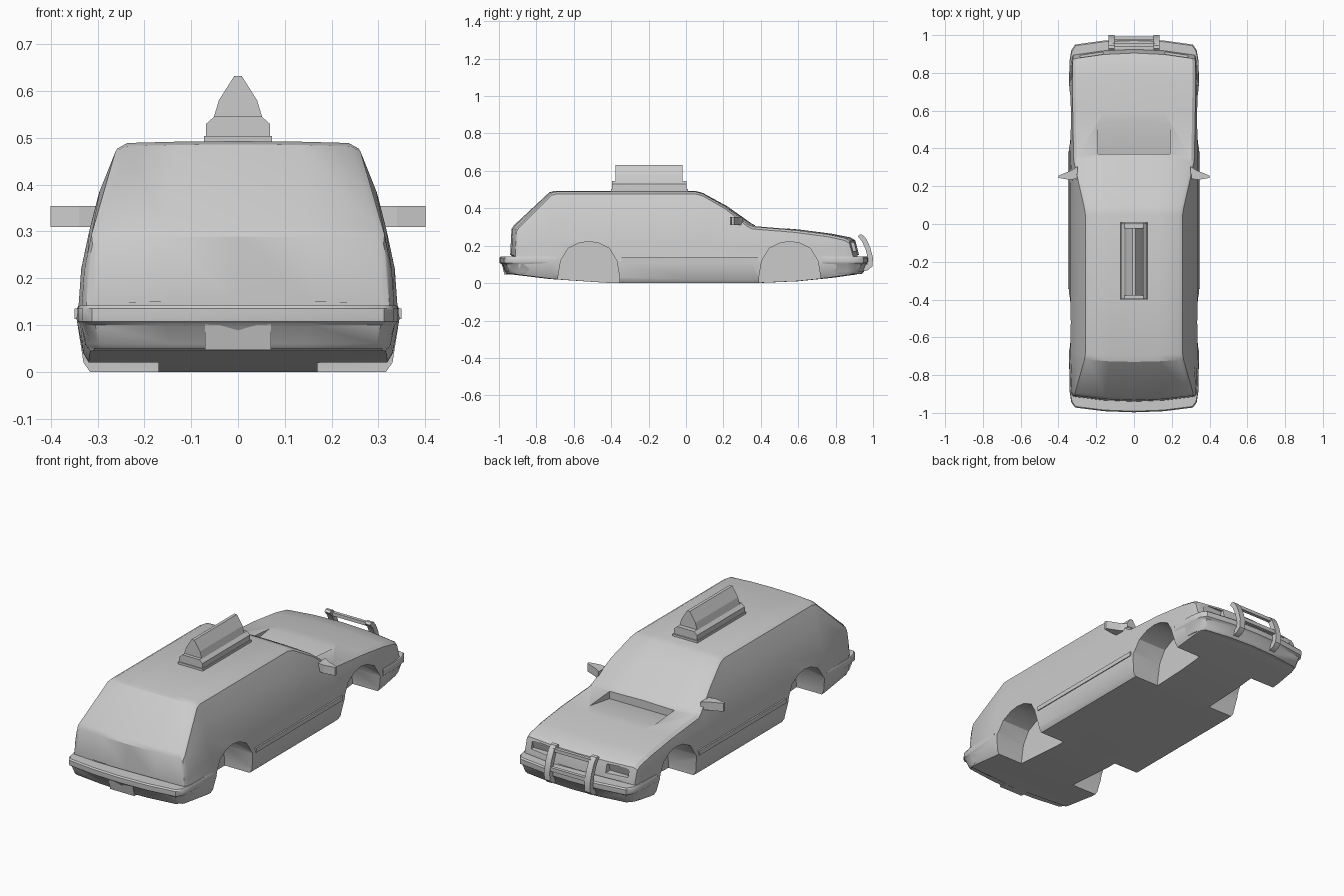
import bpy, bmesh, math

if "Cube" in bpy.data.objects:
    bpy.data.objects.remove(bpy.data.objects["Cube"])


def finish(name, bm, smooth=None):
    bmesh.ops.recalc_face_normals(bm, faces=bm.faces)
    me = bpy.data.meshes.new(name)
    bm.to_mesh(me)
    bm.free()
    ob = bpy.data.objects.new(name, me)
    bpy.context.collection.objects.link(ob)
    if smooth:
        shade(ob, smooth)
    return ob


def activate(ob):
    bpy.ops.object.select_all(action='DESELECT')
    ob.select_set(True)
    bpy.context.view_layer.objects.active = ob


def shade(ob, deg):
    activate(ob)
    bpy.ops.object.shade_smooth_by_angle(angle=math.radians(deg))


def loft(name, rings, smooth=None):
    bm = bmesh.new()
    vs = [[bm.verts.new(p) for p in r] for r in rings]
    n = len(vs[0])
    for a, b in zip(vs, vs[1:]):
        for i in range(n):
            j = (i + 1) % n
            bm.faces.new((a[i], a[j], b[j], b[i]))
    bm.faces.new(vs[0])
    bm.faces.new(vs[-1])
    return finish(name, bm, smooth)


def prism(name, pts, a, b, axis, smooth=None):
    place = {'x': lambda p, t: (t, p[0], p[1]),
             'y': lambda p, t: (p[0], t, p[1]),
             'z': lambda p, t: (p[0], p[1], t)}[axis]
    return loft(name, [[place(p, t) for p in pts] for t in (a, b)], smooth)


def rect(a0, a1, b0, b1):
    return [(a0, b0), (a1, b0), (a1, b1), (a0, b1)]


def cut(ob, cutter):
    cutter.hide_render = True
    m = ob.modifiers.new("cut", 'BOOLEAN')
    m.operation, m.solver, m.object = 'DIFFERENCE', 'EXACT', cutter
    activate(ob)
    bpy.ops.object.modifier_apply(modifier=m.name)
    bpy.data.objects.remove(cutter)


# Half width of the body at each height
WIDTH = [(0, .316), (.02, .33), (.115, .345), (.135, .341), (.22, .335),
         (.30, .318), (.38, .298), (.47, .262), (.49, .25)]


def width(z):
    for (z0, w0), (z1, w1) in zip(WIDTH, WIDTH[1:]):
        if z <= z1:
            return w0 + (w1 - w0) * (z - z0) / (z1 - z0)
    return WIDTH[-1][1]


def section(y, zb, zt, s, bow):
    # One body cross-section, bowed in plan
    zs = [zb, zb + .02, .115, .135]
    zs += [.135 + (zt - .012 - .135) * t for t in (.25, .5, .75, 1)] if zt > .16 \
        else [.137, .139, .141, .143]
    half = [(width(z - zb * .8 if z < .1 else z) * s, z) for z in zs]
    w = width(zt) * s
    half += [(w - .014, zt), (w * .5, zt + .003)]
    ring = [(0, zb)] + half + [(0, zt + .004)] + [(-x, z) for x, z in reversed(half)]
    return [(x, y + bow * (x / .34) ** 2, z) for x, z in ring]


# Body shell: y, underside, top, width scale, bow
STATIONS = [(-.94, .05, .147, .95, .03), (-.933, .045, .285, .96, .03),
            (-.92, .045, .305, .98, .03), (-.73, .022, .482, 1, .02),
            (-.70, .02, .489, 1, .02), (-.4, 0, .489, 1, 0),
            (.05, 0, .489, 1, 0), (.09, 0, .478, 1, 0), (.22, 0, .407, 1, -.01),
            (.35, 0, .315, 1, -.025), (.375, 0, .302, 1, -.025),
            (.6, .01, .283, 1, -.02), (.78, .028, .26, .99, -.025),
            (.88, .042, .24, .975, -.035), (.905, .045, .225, .965, -.035),
            (.925, .05, .147, .95, -.035)]
body = loft("car_body", [section(*s) for s in STATIONS])

# Wheel arches
arch = [(-.167, -.05), (-.165, .03), (-.15, .12), (-.11, .185), (-.05, .215)]
arch = arch + [(0, .222)] + [(-y, z) for y, z in reversed(arch)]
for c in (-.52, .555):
    for s in (-1, 1):
        cut(body, prism("arch_cutter", [(c + y, z) for y, z in arch], s * .17, s * .5, 'x'))

# Sunken cowl in front of the windscreen, and headlight recesses
cut(body, prism("cowl_cutter", [(.56, .294), (.37, .265), (.37, .34), (.56, .34)],
                -.19, .19, 'x'))
for s in (-1, 1):
    cut(body, prism("lamp_cutter", [(.872, .172), (.96, .172), (.96, .216), (.885, .216)],
                    s * .165, s * .285, 'x'))
shade(body, 30)

# Bumpers wrapping round both ends
LEVELS = [(.05, .035), (.06, .026), (.1, .012), (.108, .001), (.115, 0), (.135, 0), (.142, .006)]


def bumper(name, outline, d):
    rings = []
    for z, inset in LEVELS:
        half = [(x - inset * .6, y - d * inset * (i > 1)) for i, (x, y) in enumerate(outline)]
        rings.append([(x, y, z) for x, y in half] + [(0, half[-1][1] + d * .006, z)]
                     + [(-x, y, z) for x, y in reversed(half)])
    return loft(name, rings, 35)


bumper("rear_bumper", [(.343, -.695), (.342, -.88), (.332, -.945), (.312, -.972), (.16, -.991)], -1)
bumper("front_bumper", [(.344, .73), (.342, .86), (.332, .92), (.312, .95), (.16, .971)], 1)

# Plate holder under the rear bumper lip
prism("plate_holder", [(-.93, .047), (-.972, .047), (-.985, .107), (-.93, .107)], -.071, .071, 'x')

# Side rubbing strips
for s in (-1, 1):
    prism("side_strip", rect(-.345, .385, .113, .136), s * .33, s * .349, 'x')

# Door mirrors
for s in (-1, 1):
    loft("door_mirror", [[(s * x, y, z) for x, y in
                          [(.30, .305), (.33, .285), (.40, .256), (.40, .244), (.34, .234), (.30, .24)]]
                         for z in (.31, .354)])

# Push bar on the nose
guard = [(.918, .25), (.928, .26), (.945, .258), (.965, .235), (.985, .19), (1, .135), (.996, .09),
         (.975, .07), (.945, .062), (.945, .09), (.968, .1), (.973, .13), (.96, .18), (.94, .225)]
for s in (-1, 1):
    prism("push_bar_upright", guard, s * .102, s * .135, 'x', 40)
prism("push_bar_top", rect(.94, .958, .228, .246), -.11, .11, 'x')
prism("push_bar_bottom", rect(.974, .992, .14, .16), -.11, .11, 'x')


# Roof sign: base plate, plinth and tapered panel
def mirrored(half):
    return half + [(-x, z) for x, z in reversed(half)]


prism("sign_plate", rect(-.073, .073, .485, .504), -.4, .01, 'y')
prism("sign_plinth", mirrored([(.069, .5), (.068, .53), (.05, .546)]), -.396, .004, 'y')
prism("sign_panel", mirrored([(.053, .54), (.041, .58), (.008, .632)]), -.378, -.02, 'y')
